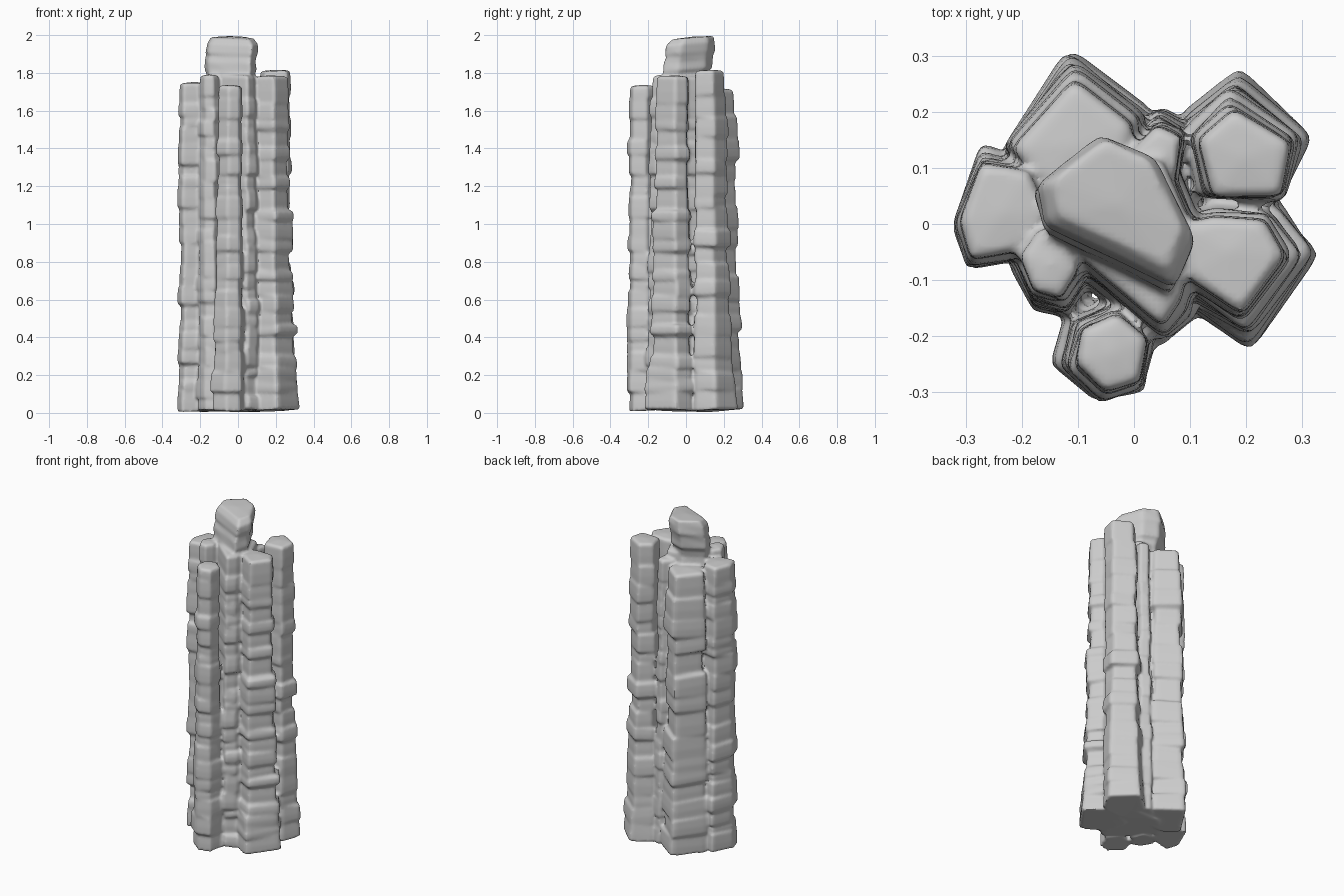
import bpy, bmesh, random
from mathutils import Vector

if "Cube" in bpy.data.objects:
    bpy.data.objects.remove(bpy.data.objects["Cube"])

random.seed(11)
parts = []


def chamfered(points, cut=0.14):
    """Cut every corner of an outline so the column edges are slightly rounded."""
    out = []
    n = len(points)
    for i, p in enumerate(points):
        a, b = points[i - 1], points[(i + 1) % n]
        out += [p.lerp(a, cut), p * 0.95 + (a + b) * 0.025, p.lerp(b, cut)]
    return out


def loft(name, rings):
    """Skin a stack of equal-sized rings of 3D points and close both ends."""
    bm = bmesh.new()
    rings = [[bm.verts.new(p) for p in r] for r in rings]
    for a, b in zip(rings, rings[1:]):
        for i in range(len(a)):
            j = (i + 1) % len(a)
            bm.faces.new((a[i], a[j], b[j], b[i]))
    bm.faces.new(rings[0])
    last = rings[-1]
    tip = bm.verts.new(sum((v.co for v in last), Vector()) / len(last) + Vector((0, 0, .006)))
    for i in range(len(last)):
        bm.faces.new((last[i], last[(i + 1) % len(last)], tip))
    bmesh.ops.recalc_face_normals(bm, faces=bm.faces)
    mesh = bpy.data.meshes.new(name)
    bm.to_mesh(mesh)
    bm.free()
    ob = bpy.data.objects.new(name, mesh)
    bpy.context.collection.objects.link(ob)
    parts.append(ob)


def column(name, height, base, top, bend=1.0, wear=0.10, ledge=(0.05, 0.12)):
    """Stack worn blocks, blending from the base outline to the top outline."""
    base = [Vector(p) for p in base]
    top = [Vector(p) for p in top]
    rings = []

    def ring(z, scale, shift, jitter, tilt):
        t = min(1, max(0, z / height)) ** bend
        pts = [a.lerp(b, t) for a, b in zip(base, top)]
        mid = sum(pts, Vector((0, 0))) / len(pts)
        pts = [mid + (p - mid) * (scale + j) + shift for p, j in zip(pts, jitter)]
        rings.append([(p.x, p.y, min(max(z + (p - mid).dot(tilt), 0.005), height))
                      for p in chamfered(pts)])

    # worn blocks, each with a lower, middle and upper ring
    z = 0.012
    while z < height - 0.02:
        h = random.uniform(*ledge)
        if height - z - h < 0.06:
            h = height - z
        s = 1.03 - random.uniform(0, wear * 1.7)
        shift = Vector((random.uniform(-.006, .006), random.uniform(-.006, .006)))
        jit = [random.uniform(-wear, wear) * 0.6 for _ in base]
        tilt = Vector((random.uniform(-.06, .06), random.uniform(-.06, .06)))
        ring(z, s * 0.99, shift, jit, tilt)
        ring(z + h * 0.4, s, shift, jit, tilt)
        ring(z + h - 0.014, s * 0.97, shift, jit, tilt)
        z += h
    # softened top
    ring(height - 0.004, s * 0.84, shift, jit, tilt)
    loft(name, rings)


# broad central body
column("central_column", 1.79,
       [(-.17, .03), (-.07, .15), (.10, .16), (.14, 0), (.11, -.17), (.05, -.215), (-.11, -.09)],
       [(-.15, .03), (-.06, .12), (.05, .12), (.11, -.01), (.09, -.15), (.05, -.20), (-.10, -.07)],
       wear=.07)

# crown standing above the others: overhanging at the back, sloped at the front
crown = [Vector(p) for p in ((-.175, .07), (-.06, .155), (.035, .115), (.105, -.03),
                             (.07, -.115), (-.03, -.065), (-.155, -.005))]
rings = []
for z, s, dx, dy in ((1.68, .92, 0, -.01), (1.76, .9, 0, -.02), (1.80, .93, -.005, -.02),
                     (1.82, 1.0, -.005, -.01), (1.86, .97, -.005, -.01), (1.89, .97, 0, .0),
                     (1.91, 1.02, 0, .0), (1.955, .98, .005, .005), (1.985, .83, .005, .015)):
    c = Vector((-.03, .02))
    pts = chamfered([c + (p - c) * (s + random.uniform(-.03, .03)) + Vector((dx, dy))
                     for p in crown])
    rings.append([(p.x, p.y, z + (p.y - .02) * .08) for p in pts])
loft("central_crown", rings)

# surrounding columns
column("back_left_column", 1.72,
       [(-.25, .12), (-.12, .33), (.04, .20), (-.02, .07), (-.17, .05)],
       [(-.23, .14), (-.11, .27), (.01, .185), (-.02, .07), (-.17, .07)], bend=.8, ledge=(.06, .15))
column("left_column", 1.75,
       [(-.33, 0), (-.27, .145), (-.17, .11), (-.13, .01), (-.19, -.06), (-.30, -.085)],
       [(-.32, 0), (-.275, .115), (-.18, .10), (-.14, .01), (-.20, -.06), (-.295, -.075)], bend=.8)
column("back_small_column", 1.74,
       [(-.03, .14), (.05, .22), (.115, .18), (.09, .07), (.01, .06)],
       [(-.01, .13), (.04, .18), (.085, .16), (.075, .08), (.02, .07)], bend=.8)
column("back_right_column", 1.815,
       [(.07, .20), (.19, .285), (.33, .155), (.27, .03), (.09, .04)],
       [(.105, .155), (.17, .22), (.28, .15), (.265, .045), (.13, .045)], bend=0.5)
column("front_right_column", 1.785,
       [(.06, .01), (.15, .05), (.26, .045), (.335, -.05), (.21, -.225), (.08, -.14)],
       [(.08, .00), (.14, .01), (.23, .005), (.275, -.06), (.19, -.165), (.09, -.10)], bend=.7)
column("front_left_small_column", 1.79,
       [(-.225, -.08), (-.18, 0), (-.09, -.02), (-.06, -.11), (-.11, -.18), (-.18, -.165)],
       [(-.21, -.06), (-.17, -.005), (-.11, -.03), (-.095, -.09), (-.13, -.14), (-.18, -.125)],
       bend=.7)
column("front_column", 1.735,
       [(-.15, -.245), (-.125, -.15), (-.03, -.115), (.045, -.195), (.02, -.295), (-.07, -.32)],
       [(-.105, -.255), (-.09, -.195), (-.03, -.17), (.025, -.21), (.01, -.285), (-.05, -.305)],
       bend=.65)

# fuse the columns into one continuous stone skin
bpy.ops.object.select_all(action='DESELECT')
for ob in parts:
    ob.select_set(True)
rock = parts[0]
bpy.context.view_layer.objects.active = rock
bpy.ops.object.join()
rock.name = "rock_column_cluster"
fuse = rock.modifiers.new("fuse", 'REMESH')
fuse.mode = 'VOXEL'
fuse.voxel_size = 0.009
soften = rock.modifiers.new("soften", 'SMOOTH')
soften.factor = 0.4
soften.iterations = 2
bpy.ops.object.modifier_apply(modifier="fuse")
bpy.ops.object.modifier_apply(modifier="soften")
bpy.ops.object.shade_smooth_by_angle(angle=0.9)
